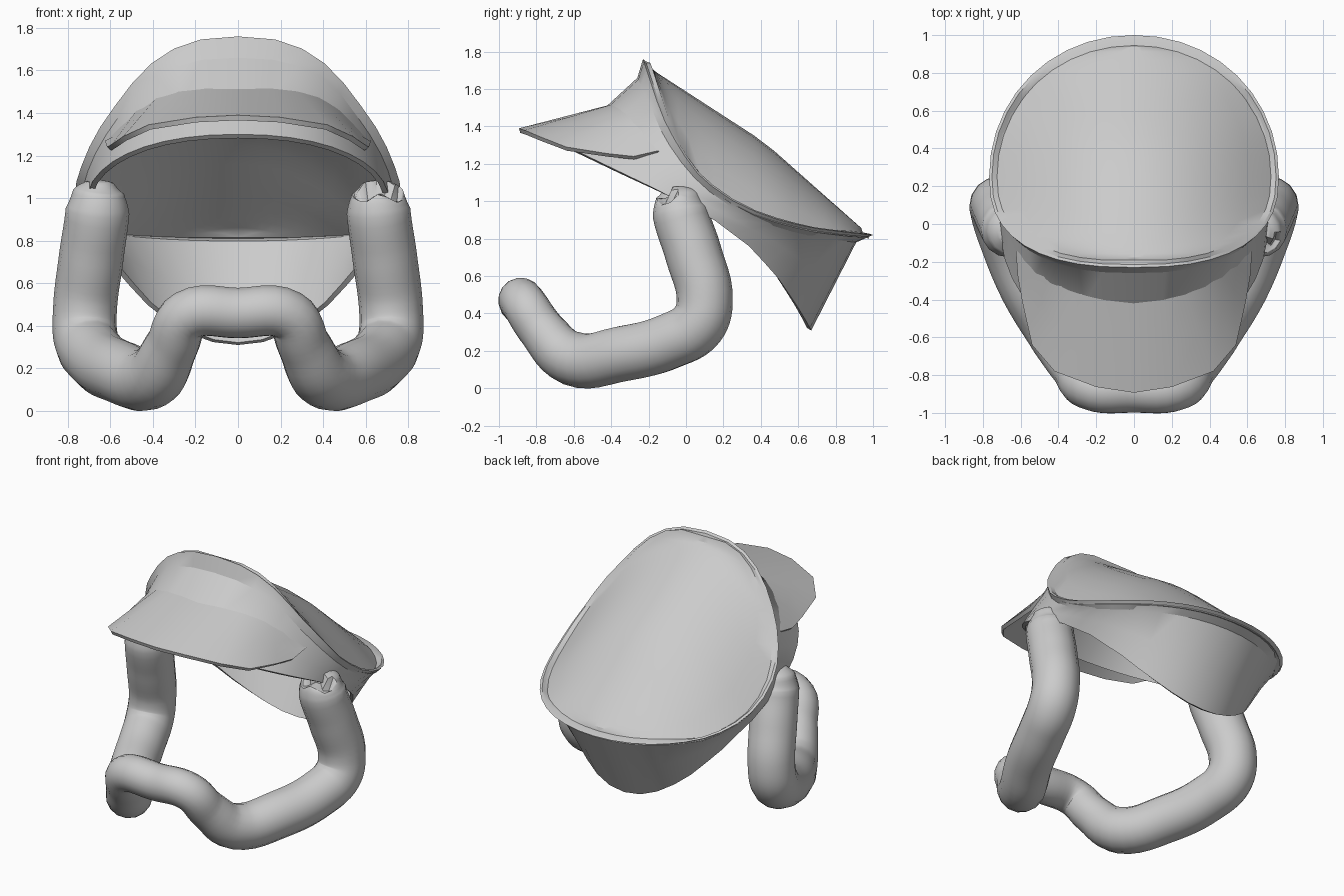
import bpy, bmesh, math
from mathutils import Vector

if "Cube" in bpy.data.objects:
    bpy.data.objects.remove(bpy.data.objects["Cube"])

N = 40  # sides of the cap


def interp(pts, y):
    """Height at y along a polyline of (y, z) points."""
    if y <= pts[0][0]:
        return pts[0][1]
    for (y0, z0), (y1, z1) in zip(pts, pts[1:]):
        if y <= y1:
            return z0 + (z1 - z0) * (y - y0) / (y1 - y0)
    return pts[-1][1]


def ring(front, mid, back, rx, heights, front_power=2.5):
    """Egg-shaped loop whose height follows a side-view curve."""
    out = []
    for i in range(N):
        t = 2 * math.pi * i / N
        s, c = math.sin(t), -math.cos(t)
        e = 2 / (front_power if c < 0 else 2.05)
        x = rx * math.copysign(abs(s) ** e, s)
        y = mid + math.copysign(abs(c) ** e, c) * (mid - front if c < 0 else back - mid)
        out.append(Vector((x, y, interp(heights, y))))
    return out


def loft(bm, rows, closed=False):
    vs = [[bm.verts.new(p) for p in row] for row in rows]
    n = len(rows[0])
    for a, b in zip(vs, vs[1:]):
        for i in range(n if closed else n - 1):
            j = (i + 1) % n
            bm.faces.new((a[i], a[j], b[j], b[i]))


def finish(name, bm, thick=0, angle=28):
    bmesh.ops.remove_doubles(bm, verts=bm.verts, dist=0.0005)
    me = bpy.data.meshes.new(name)
    bm.to_mesh(me)
    bm.free()
    ob = bpy.data.objects.new(name, me)
    bpy.context.collection.objects.link(ob)
    bpy.ops.object.select_all(action='DESELECT')
    ob.select_set(True)
    bpy.context.view_layer.objects.active = ob
    if thick:
        m = ob.modifiers.new("thickness", 'SOLIDIFY')
        m.thickness, m.offset = thick, -1
        bpy.ops.object.modifier_apply(modifier=m.name)
    bpy.ops.object.shade_smooth_by_angle(angle=math.radians(angle))
    return ob


# cap: sloping wall, flared lip and saddle-shaped crown
low_z = [(-.65, 1.3), (-.13, 1.05), (.15, .9), (.35, .75), (.5, .58), (.62, .4), (.67, .31)]
neck_z = [(-.26, 1.66), (-.21, 1.56), (-.14, 1.39), (-.06, 1.25), (.05, 1.12), (.15, 1.03),
          (.3, .93), (.5, .86), (.66, .81), (.91, .78)]
lip_z = [(-.23, 1.76), (-.2, 1.67), (-.13, 1.46), (-.035, 1.28), (.06, 1.15), (.15, 1.07),
         (.3, .97), (.5, .9), (.66, .86), (.85, .835), (1, .82)]
inner_z = [(y * .95 + .03, z - .02 if y < .7 else z + .01) for y, z in lip_z]
ridge_z = [(-.19, 1.71), (.42, 1.315), (.945, .85)]

bottom = ring(-.65, .05, .67, .715, low_z, 2.2)
neck = ring(-.26, .24, .91, .735, neck_z)
lip = ring(-.23, .25, 1.0, .767, lip_z)
lip_top = ring(-.215, .25, .985, .752, [(y + .01, z + .003) for y, z in lip_z])
inner = ring(-.195, .25, .945, .725, inner_z)

bm = bmesh.new()
loft(bm, [bottom, [a.lerp(b, .5) for a, b in zip(bottom, neck)], neck, lip, lip_top, inner], True)
rows = []
for j in range(N // 2 + 1):
    p = inner[j]
    rise = max(0, interp(ridge_z, p.y) - p.z) if 0 < j < N // 2 else 0
    us = [-1 + k / 6 for k in range(13)]
    rows.append([(p.x * u, p.y, p.z + rise * (1 - u * u)) for u in us])
loft(bm, rows)
finish("cap", bm, .025)

# visor: lofted from the cap wall to the outer edge
outer_half = [(0, -.893, 1.39), (.2, -.863, 1.38), (.42, -.78, 1.345), (.54, -.64, 1.29),
              (.59, -.42, 1.255), (.615, -.28, 1.24), (.625, -.15, 1.27)]
inner_half = []
for i in range(7):
    p = bottom[i].lerp(neck[i], .6 + .03 * i)
    inner_half.append((p.x, p.y + .01, p.z))


def mirrored(half):
    return [Vector((-x, y, z)) for x, y, z in half[:0:-1]] + [Vector(p) for p in half]


bm = bmesh.new()
out_e, in_e = mirrored(outer_half), mirrored(inner_half)
loft(bm, [[a.lerp(b, t) for a, b in zip(out_e, in_e)] for t in (0, .5, 1)])
finish("visor", bm, .025)

# bent tube: half path as x, y, z, radius
half = [(0, -.88, .46, .12), (.235, -.865, .45, .12), (.31, -.77, .31, .125),
        (.4, -.61, .16, .146), (.56, -.34, .185, .15), (.67, -.08, .255, .15), (.715, .06, .34, .152),
        (.72, .1, .46, .15), (.69, .04, .72, .152), (.66, -.03, .94, .15),
        (.655, -.04, 1.03, .12), (.65, -.045, 1.075, .065), (.65, -.045, 1.085, .005)]
path = [(-x, y, z, r) for x, y, z, r in half[:0:-1]] + half
cu = bpy.data.curves.new("tube_path", 'CURVE')
cu.dimensions = '3D'
cu.bevel_depth, cu.bevel_resolution, cu.resolution_u = 1, 6, 6
cu.use_fill_caps = True
sp = cu.splines.new('BEZIER')
sp.bezier_points.add(len(path) - 1)
for b, (x, y, z, r) in zip(sp.bezier_points, path):
    b.co, b.radius = (x, y, z), r
    b.handle_left_type = b.handle_right_type = 'AUTO'
tmp = bpy.data.objects.new("tube_path", cu)
bpy.context.collection.objects.link(tmp)
bpy.context.view_layer.update()
me = bpy.data.meshes.new_from_object(tmp.evaluated_get(bpy.context.evaluated_depsgraph_get()))
bpy.data.objects.remove(tmp)
bm = bmesh.new()
bm.from_mesh(me)
# torn notch on the front of the right-hand end
for v in bm.verts:
    if v.co.x > 0 and v.co.y < -.08 and v.co.z > .98:
        v.co.z = min(v.co.z, 1.0 + .02 * math.sin(v.co.x * 40))
bmesh.ops.recalc_face_normals(bm, faces=bm.faces)
finish("bent_tube", bm, 0, 45)
